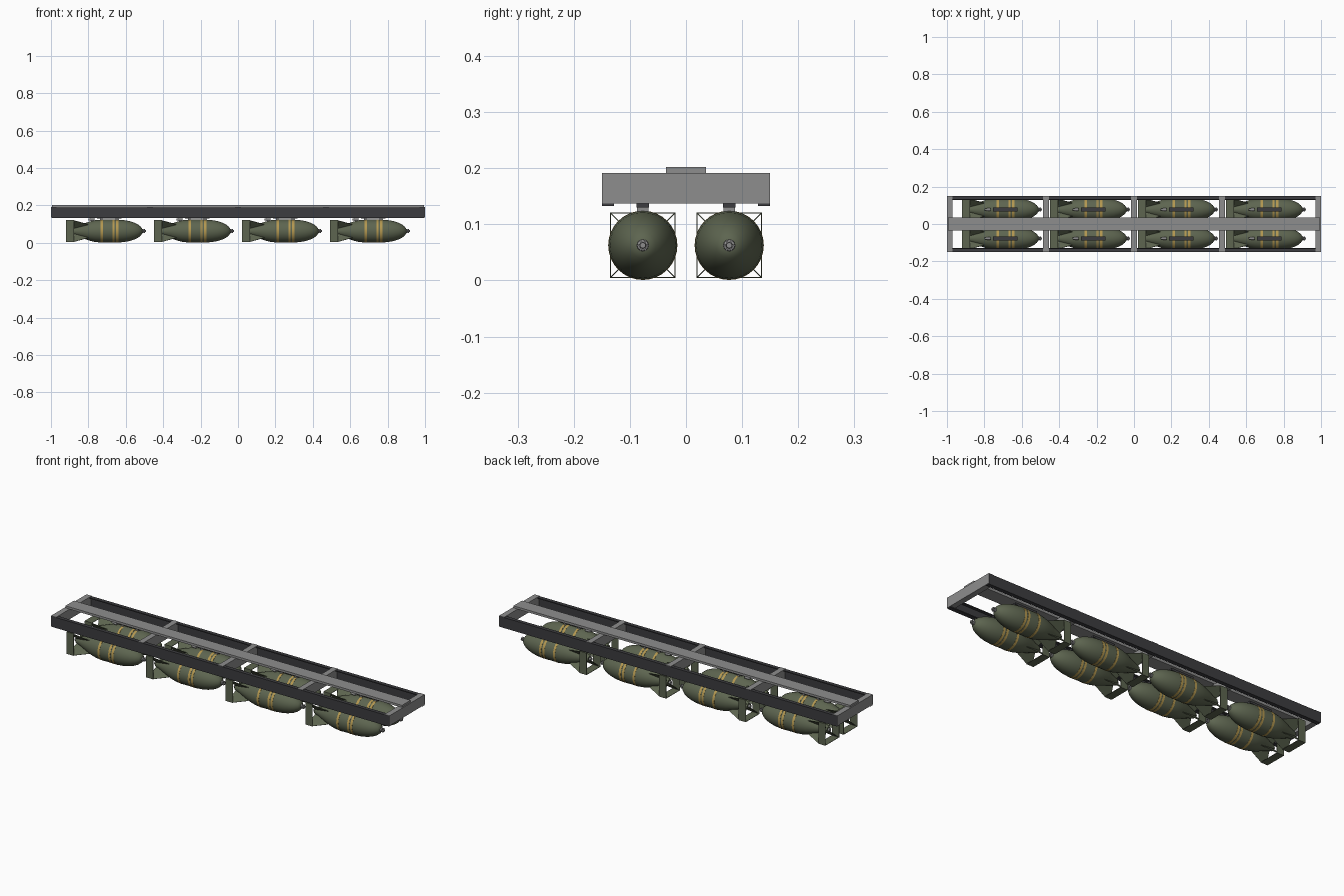
import bpy, bmesh, math
from mathutils import Matrix, Vector

if "Cube" in bpy.data.objects:
    bpy.data.objects.remove(bpy.data.objects["Cube"])


def material(name, rgb):
    m = bpy.data.materials.new(name)
    m.diffuse_color = (*rgb, 1)
    m.use_nodes = True
    m.node_tree.nodes["Principled BSDF"].inputs["Base Color"].default_value = m.diffuse_color
    return m


OLIVE = material("olive", (0.11, 0.13, 0.08))
YELLOW = material("yellow", (0.45, 0.31, 0.08))
DARK = material("dark_steel", (0.045, 0.045, 0.05))
STEEL = material("steel", (0.27, 0.27, 0.27))


def finish(bm, name, mat, smooth=False):
    bmesh.ops.recalc_face_normals(bm, faces=bm.faces)
    me = bpy.data.meshes.new(name)
    bm.to_mesh(me)
    bm.free()
    me.materials.append(mat)
    ob = bpy.data.objects.new(name, me)
    bpy.context.collection.objects.link(ob)
    if smooth:
        bpy.ops.object.select_all(action='DESELECT')
        ob.select_set(True)
        bpy.context.view_layer.objects.active = ob
        bpy.ops.object.shade_smooth_by_angle(angle=math.radians(35))
    return ob


def add_box(bm, lo, hi):
    lo, hi = Vector(lo), Vector(hi)
    m = Matrix.Translation((lo + hi) / 2) @ Matrix.Diagonal((*(hi - lo), 1))
    bmesh.ops.create_cube(bm, size=1, matrix=m)


def add_prism(bm, pts, offset):
    face = bm.faces.new([bm.verts.new(p) for p in pts])
    r = bmesh.ops.extrude_face_region(bm, geom=[face])
    vs = [v for v in r["geom"] if isinstance(v, bmesh.types.BMVert)]
    bmesh.ops.translate(bm, verts=vs, vec=offset)
    # keep the starting face so the prism is closed
    if not face.is_valid:
        bm.faces.new([v for v in bm.verts[-2 * len(pts):-len(pts)]])


def add_lathe(bm, profile, n=32):
    # (x, radius) profile turned around the x axis, closed with end caps
    rings = []
    for x, r in profile:
        rings.append([bm.verts.new((x, r * math.cos(2 * math.pi * i / n),
                                    r * math.sin(2 * math.pi * i / n))) for i in range(n)])
    for a, b in zip(rings, rings[1:]):
        for i in range(n):
            j = (i + 1) % n
            bm.faces.new((a[i], a[j], b[j], b[i]))
    bm.faces.new(rings[0])
    bm.faces.new(rings[-1])


# ---- one bomb, tail at x = 0, axis on x ----
R = 0.061
bm = bmesh.new()
add_lathe(bm, [(0.022, 0.016), (0.05, 0.024), (0.09, 0.039), (0.125, 0.051), (0.155, 0.058),
               (0.185, R), (0.28, R), (0.31, 0.0585), (0.34, 0.053), (0.365, 0.045),
               (0.385, 0.035), (0.40, 0.023), (0.408, 0.011)])
body = finish(bm, "bomb_body", OLIVE, True)

# yellow bands: one behind, a pair ahead
bm = bmesh.new()
for x0, x1 in ((0.185, 0.197), (0.248, 0.260), (0.267, 0.279)):
    add_lathe(bm, [(x0, R + 0.0007), (x1, R + 0.0007)])
bands = finish(bm, "bomb_bands", YELLOW, True)

# square box tail with four diagonal fins
bm = bmesh.new()
H, T = 0.0585, 0.002
for s in (-1, 1):
    a, b = sorted((s * H, s * (H - T)))
    add_box(bm, (0, -H, a), (0.042, H, b))
    add_box(bm, (0, a, -H), (0.042, b, H))
for k in range(4):
    d = math.radians(45 + 90 * k)
    u = Vector((0, math.cos(d), math.sin(d)))
    w = Vector((0, -math.sin(d), math.cos(d))) * T
    pts = [Vector((x, 0, 0)) + u * r - w / 2 for x, r in
           ((0.008, 0.081), (0.042, 0.081), (0.12, 0.05), (0.09, 0.034), (0.03, 0.014))]
    add_prism(bm, pts, w)
fins = finish(bm, "bomb_tail_fins", OLIVE)

# nose fuze with small vanes, and tail plug
bm = bmesh.new()
add_lathe(bm, [(0.404, 0.011), (0.414, 0.010), (0.416, 0.006), (0.427, 0.005)], 12)
for k in range(3):
    m = Matrix.Rotation(math.pi * k / 3, 4, 'X')
    m = Matrix.Translation((0.42, 0, 0)) @ m @ Matrix.Diagonal((0.006, 0.022, 0.003, 1))
    bmesh.ops.create_cube(bm, size=1, matrix=m)
add_lathe(bm, [(0.012, 0.008), (0.024, 0.008)], 12)
fuze = finish(bm, "bomb_fuze", STEEL, True)

# hanger bar above the bomb with two lugs
bm = bmesh.new()
add_box(bm, (0.165, -0.011, 0.067), (0.295, 0.011, 0.078))
hanger = finish(bm, "hanger_bar", DARK)
bm = bmesh.new()
for x in (0.18, 0.265):
    add_box(bm, (x, -0.010, 0.056), (x + 0.015, 0.010, 0.068))
add_lathe(bm, [(0.12, 0.004), (0.135, 0.008), (0.152, 0.008)], 12)
bmesh.ops.translate(bm, verts=bm.verts[-36:], vec=(0, 0, 0.062))
lugs = finish(bm, "hanger_lugs", STEEL)

# ---- two rows of four bombs ----
parts = [body, bands, fins, fuze, hanger, lugs]
for i in range(4):
    for y in (-0.077, 0.077):
        for p in parts:
            ob = p if (i == 0 and y < 0) else p.copy()
            if ob is not p:
                bpy.context.collection.objects.link(ob)
            ob.location = (-0.919 + 0.4705 * i, y, 0.0625)

# ---- rack frame ----
# side rails: channel section open to the inside
for s, name in ((-1, "front_rail"), (1, "back_rail")):
    bm = bmesh.new()
    sec = [(0.15, 0.133), (0.15, 0.189), (0.130, 0.189), (0.130, 0.184),
           (0.144, 0.184), (0.144, 0.138), (0.128, 0.138), (0.128, 0.133)]
    add_prism(bm, [Vector((-0.998, s * y, z)) for y, z in sec], Vector((1.996, 0, 0)))
    finish(bm, name, DARK)

# cross beams
bm = bmesh.new()
for x in (-0.985, -0.4705, 0, 0.4705, 0.985):
    add_box(bm, (x - 0.015, -0.1495, 0.137), (x + 0.015, 0.1495, 0.191))
finish(bm, "cross_beams", STEEL)

# top spine
bm = bmesh.new()
add_box(bm, (-0.995, -0.036, 0.190), (0.995, 0.036, 0.202))
finish(bm, "top_spine", STEEL)
